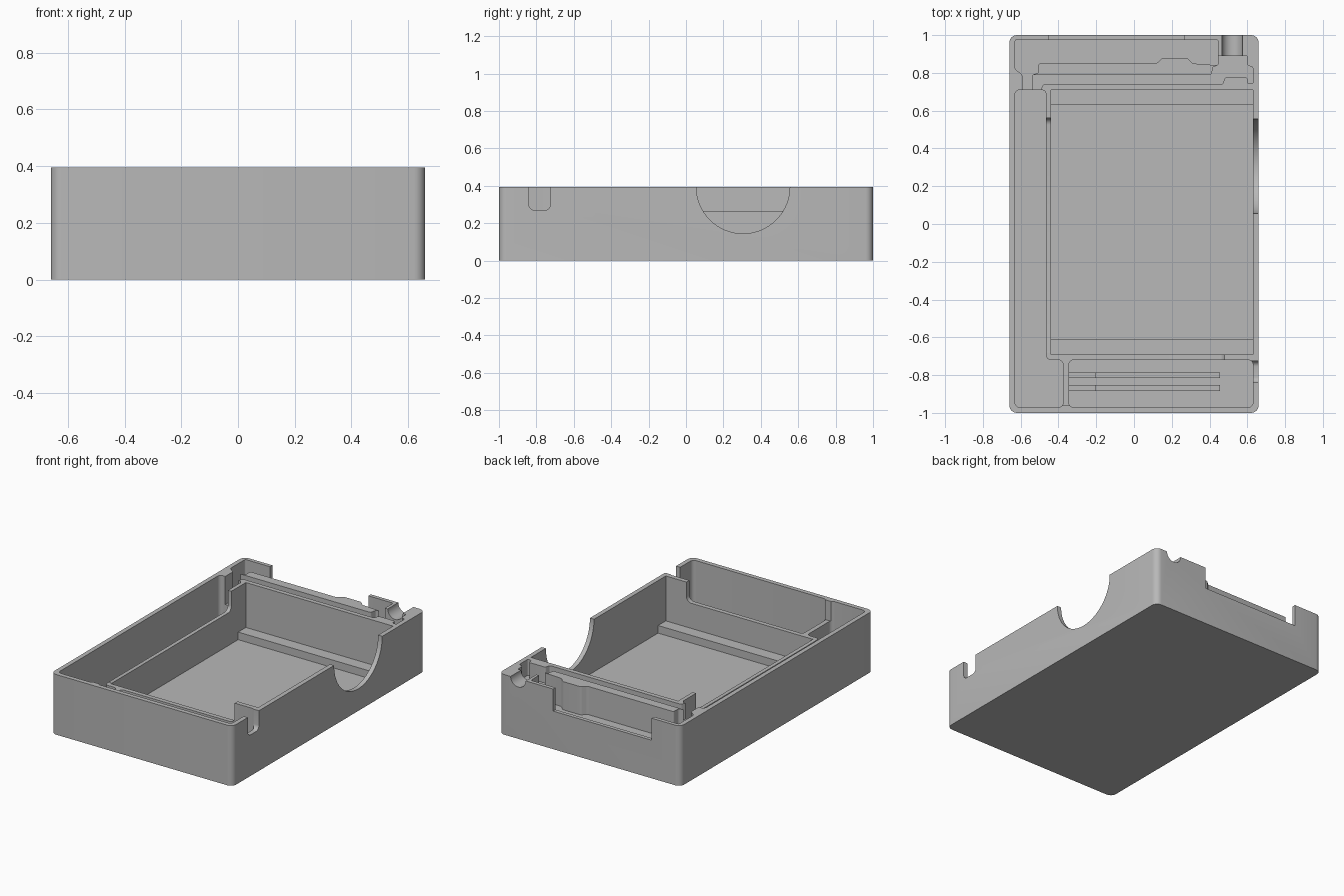
import bpy, bmesh, math

if "Cube" in bpy.data.objects:
    bpy.data.objects.remove(bpy.data.objects["Cube"], do_unlink=True)

TOP, ABOVE = 0.395, 0.5      # rim height, and a height safely over it
FLOOR, DIVIDER = 0.05, 0.265

grey = bpy.data.materials.new("plain grey")
grey.use_nodes = True
grey.diffuse_color = (0.48, 0.48, 0.48, 1)
grey.node_tree.nodes["Principled BSDF"].inputs["Base Color"].default_value = grey.diffuse_color


def rect(a0, a1, b0, b1):
    return [(a0, b0), (a1, b0), (a1, b1), (a0, b1)]


def circle(a, b, r, n=48):
    return [(a + r * math.cos(i * math.tau / n), b + r * math.sin(i * math.tau / n)) for i in range(n)]


def prism(name, outline, lo, hi, radius=0, axis=2):
    """Extrude an outline along an axis and round its long edges."""
    bm = bmesh.new()

    def place(a, b, t):
        co = [a, b]
        co.insert(axis, t)
        return bm.verts.new(co)

    low = [place(a, b, lo) for a, b in outline]
    high = [place(a, b, hi) for a, b in outline]
    bm.faces.new(low)
    bm.faces.new(high)
    long_edges = []
    for i in range(len(low)):
        j = (i + 1) % len(low)
        bm.faces.new((low[i], low[j], high[j], high[i]))
        long_edges.append(bm.edges.get((low[i], high[i])))
    bmesh.ops.recalc_face_normals(bm, faces=bm.faces)
    if radius:
        bmesh.ops.bevel(bm, geom=long_edges, offset=radius, segments=6, profile=0.5,
                        affect='EDGES', clamp_overlap=True)
    mesh = bpy.data.meshes.new(name)
    bm.to_mesh(mesh)
    bm.free()
    mesh.materials.append(grey)
    obj = bpy.data.objects.new(name, mesh)
    bpy.context.collection.objects.link(obj)
    return obj


# Solid case body with rounded upright corners
case = prism("case_body", rect(-0.66, 0.66, -1, 1), 0, TOP, 0.04)


def cut(outline, lo, hi=ABOVE, radius=0, axis=2):
    """Carve a prism out of the case body."""
    tool = prism("cutter", outline, lo, hi, radius, axis)
    tool.hide_render = True
    mod = case.modifiers.new("cut", 'BOOLEAN')
    mod.operation, mod.solver, mod.object = 'DIFFERENCE', 'EXACT', tool
    bpy.context.view_layer.objects.active = case
    bpy.ops.object.modifier_apply(modifier=mod.name)
    bpy.data.objects.remove(tool, do_unlink=True)


# Main bay
cut(rect(-0.44, 0.63, -0.69, 0.71), FLOOR)
# L-shaped side trough
cut([(-0.63, -0.97), (-0.375, -0.97), (-0.375, -0.72), (-0.465, -0.72),
     (-0.465, 0.71), (-0.63, 0.71)], FLOOR, radius=0.025)
# Front pocket
cut(rect(-0.345, 0.63, -0.97, -0.72), FLOOR, radius=0.025)
# Back pocket with a passage to the trough
cut([(-0.63, 0.975), (-0.63, 0.82), (-0.59, 0.79), (-0.59, 0.69), (-0.54, 0.69),
     (-0.54, 0.79), (-0.505, 0.8), (-0.505, 0.85), (0.12, 0.85), (0.15, 0.88),
     (0.28, 0.88), (0.31, 0.85), (0.445, 0.84), (0.445, 0.975)], 0.21, radius=0.01)
# Narrow groove leading to the corner pocket
cut([(-0.545, 0.69), (-0.545, 0.79), (0.41, 0.79), (0.42, 0.835), (0.438, 0.835),
     (0.438, 0.89), (0.6, 0.89), (0.6, 0.84), (0.63, 0.83), (0.63, 0.742),
     (0.6, 0.745), (0.6, 0.775), (0.48, 0.775), (0.47, 0.74), (-0.48, 0.74),
     (-0.505, 0.69)], 0.29, radius=0.008)
# Half-round cable exit through the back wall
cut(circle(0.52, TOP, 0.055, 32), 0.88, 1.05, axis=1)
# Back wall opening
cut(rect(-0.45, 0.265, 0.25, ABOVE), 0.97, 1.05, axis=1)
# Finger cut-out and rounded notch in the side wall
cut(circle(0.305, TOP, 0.25, 64), 0.6, 0.7, axis=0)
cut(rect(-0.84, -0.725, 0.27, ABOVE), 0.6, 0.7, 0.03, axis=0)
# Lowered dividers, curving up to full height at their ends
cut(rect(-0.71, 0.56, DIVIDER, ABOVE), -0.475, -0.43, 0.035, axis=0)
cut(rect(-0.475, 0.48, DIVIDER, ABOVE), -0.73, -0.68, 0.035, axis=1)
cut(rect(-0.48, -0.33, -0.96, -0.68), DIVIDER)

bpy.ops.object.select_all(action='DESELECT')
case.select_set(True)
bpy.context.view_layer.objects.active = case
bpy.ops.object.shade_smooth_by_angle(angle=math.radians(30))

# Support rails across both ends of the bay
for name, y0, y1 in (("back_rail", 0.63, 0.715), ("front_rail", -0.695, -0.61)):
    prism(name, rect(-0.445, 0.635, y0, y1), FLOOR - 0.01, 0.1)

# Two stepped ribs in the front pocket
for name, y in (("inner_rib", -0.8), ("outer_rib", -0.868)):
    prism(name, rect(-0.35, 0.455, y - 0.015, y + 0.015), FLOOR - 0.01, 0.1)
    prism(name + "_step", rect(-0.35, -0.205, y - 0.015, y + 0.015), 0.095, 0.14)
